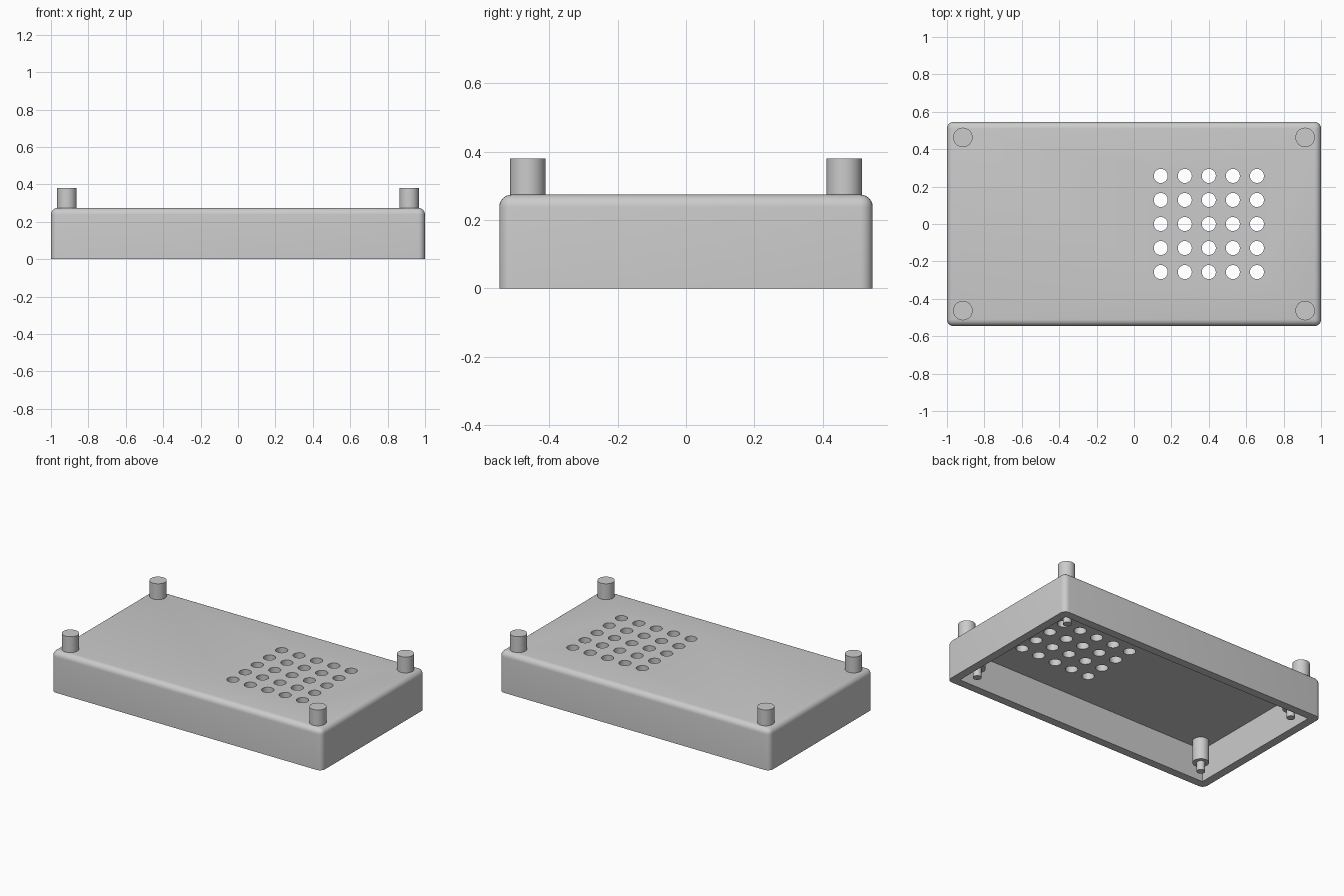
import bpy, bmesh, math
from mathutils import Matrix

old = bpy.data.objects.get("Cube")
if old:
    bpy.data.objects.remove(old, do_unlink=True)

HX, HY, H = 1.0, 0.546, 0.274      # half length, half width, height
WALL, ROUND = 0.055, 0.036

grey = bpy.data.materials.new("plain_grey")
grey.use_nodes = True
grey.diffuse_color = (0.6, 0.6, 0.6, 1)
grey.node_tree.nodes["Principled BSDF"].inputs["Base Color"].default_value = (0.6, 0.6, 0.6, 1)


def finish(name, bm):
    mesh = bpy.data.meshes.new(name)
    bm.to_mesh(mesh)
    bm.free()
    obj = bpy.data.objects.new(name, mesh)
    bpy.context.collection.objects.link(obj)
    mesh.materials.append(grey)
    return obj


def smooth(obj):
    bpy.ops.object.select_all(action='DESELECT')
    obj.select_set(True)
    bpy.context.view_layer.objects.active = obj
    bpy.ops.object.shade_smooth_by_angle(angle=math.radians(35))


def add_box(bm, hx, hy, z0, z1):
    m = Matrix.Translation((0, 0, (z0 + z1) / 2)) @ Matrix.Diagonal((2 * hx, 2 * hy, z1 - z0, 1))
    bmesh.ops.create_cube(bm, size=1, matrix=m)


def add_cylinder(bm, x, y, r, z0, z1, sides=32):
    bmesh.ops.create_cone(bm, cap_ends=True, segments=sides, radius1=r, radius2=r,
                          depth=z1 - z0, matrix=Matrix.Translation((x, y, (z0 + z1) / 2)))


# Case: box rounded along every edge except the bottom rim
bm = bmesh.new()
add_box(bm, HX, HY, 0, H)
edges = [e for e in bm.edges if max(v.co.z for v in e.verts) > H / 2]
bmesh.ops.bevel(bm, geom=edges, offset=ROUND, segments=6, profile=0.5, affect='EDGES')
case = finish("case", bm)

# Cutter for the open underside
bm = bmesh.new()
add_box(bm, HX - WALL, HY - WALL, -0.1, H - WALL)
cavity = finish("cavity_cutter", bm)

# Cutter for the grid of vent holes
bm = bmesh.new()
for i in range(-2, 3):
    for j in range(-2, 3):
        add_cylinder(bm, 0.4 + i * 0.1285, j * 0.1285, 0.0375, 0.1, 0.4)
vents = finish("vent_cutter", bm)

for cutter in (cavity, vents):
    cutter.hide_render = True
    mod = case.modifiers.new("cut", 'BOOLEAN')
    mod.operation, mod.solver, mod.object = 'DIFFERENCE', 'EXACT', cutter
    bpy.context.view_layer.objects.active = case
    bpy.ops.object.modifier_apply(modifier=mod.name)
    bpy.data.objects.remove(cutter, do_unlink=True)
smooth(case)

# Feet on top, and stepped posts with pins inside, at each corner
for sx, side in ((1, "left"), (-1, "right")):
    for sy, end in ((-1, "front"), (1, "back")):
        bm = bmesh.new()
        add_cylinder(bm, sx * 0.915, sy * 0.463, 0.052, H - 0.005, 0.38)
        smooth(finish(f"{end}_{side}_foot", bm))
        bm = bmesh.new()
        add_cylinder(bm, sx * 0.872, sy * 0.418, 0.05, 0.07, H - WALL + 0.005)
        smooth(finish(f"{end}_{side}_post", bm))
        bm = bmesh.new()
        add_cylinder(bm, sx * 0.872, sy * 0.418, 0.026, 0.01, 0.08)
        smooth(finish(f"{end}_{side}_pin", bm))
